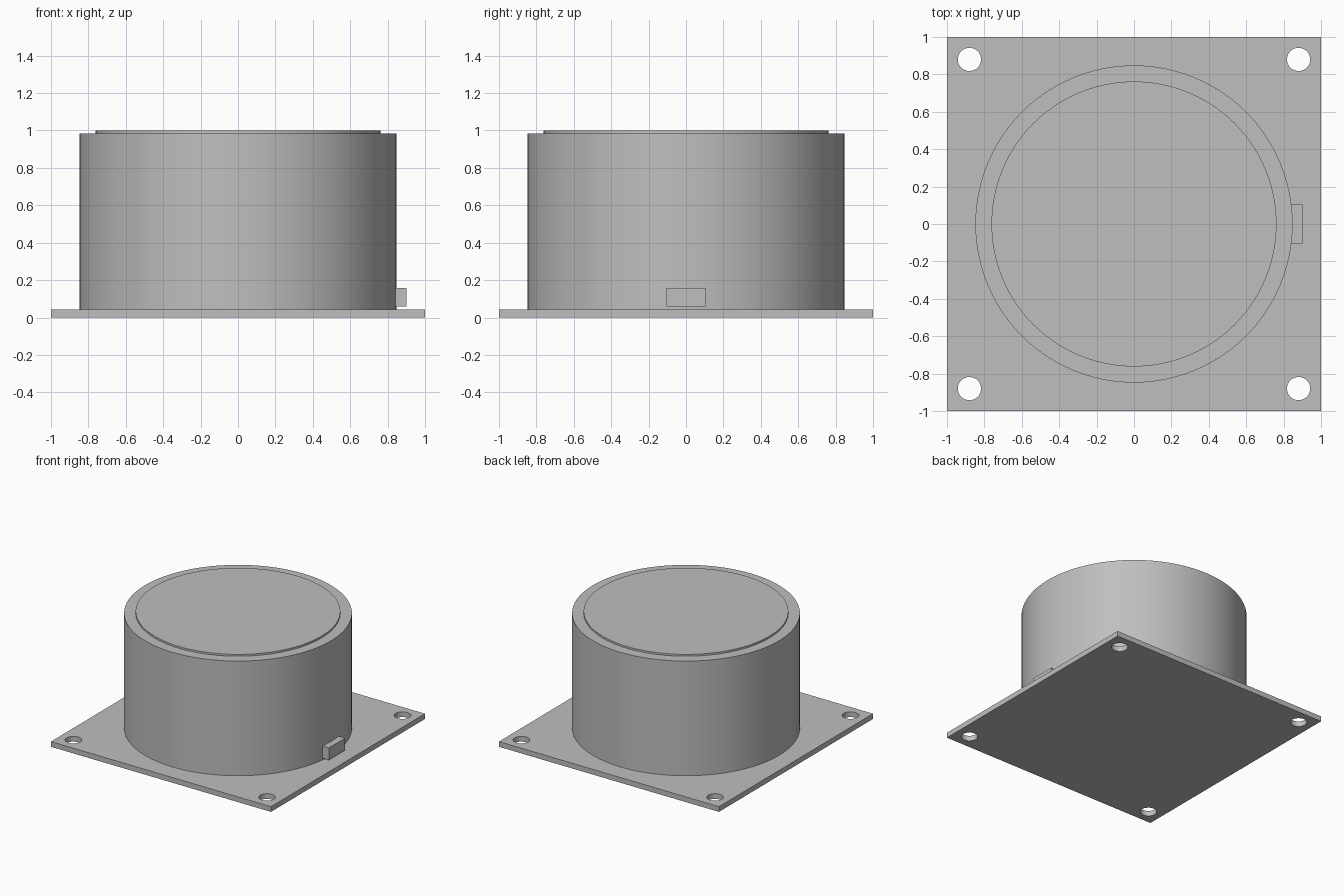
import bpy
import math

cube = bpy.data.objects.get("Cube")
if cube:
    bpy.data.objects.remove(cube, do_unlink=True)

# Single grey plastic colour
grey = bpy.data.materials.new("grey")
grey.use_nodes = True
colour = (0.52, 0.52, 0.52, 1)
grey.diffuse_color = colour
grey.node_tree.nodes["Principled BSDF"].inputs["Base Color"].default_value = colour


def finish(name):
    obj = bpy.context.object
    obj.name = name
    obj.data.materials.append(grey)
    return obj


def box(name, size, centre):
    bpy.ops.mesh.primitive_cube_add(size=1, location=centre)
    bpy.context.object.scale = size
    bpy.ops.object.transform_apply(location=False, rotation=False, scale=True)
    return finish(name)


def cylinder(name, radius, bottom, top, x=0, y=0, sides=96):
    bpy.ops.mesh.primitive_cylinder_add(
        vertices=sides, radius=radius, depth=top - bottom,
        location=(x, y, (bottom + top) / 2))
    bpy.ops.object.shade_smooth_by_angle(angle=math.radians(30))
    return finish(name)


# Square mounting plate with a screw hole in each corner
plate_top = 0.043
plate = box("mounting_plate", (2, 2, plate_top), (0, 0, plate_top / 2))
for sx in (-1, 1):
    for sy in (-1, 1):
        cutter = cylinder("hole_cutter", 0.062, -0.1, 0.2,
                          sx * 0.88, sy * 0.88, 48)
        cut = plate.modifiers.new("screw_hole", 'BOOLEAN')
        cut.operation = 'DIFFERENCE'
        cut.solver = 'EXACT'
        cut.object = cutter
        bpy.context.view_layer.objects.active = plate
        bpy.ops.object.modifier_apply(modifier=cut.name)
        bpy.data.objects.remove(cutter, do_unlink=True)
bpy.ops.object.select_all(action='DESELECT')
plate.select_set(True)
bpy.ops.object.shade_smooth_by_angle(angle=math.radians(30))

# Round housing and its raised lid
cylinder("housing", 0.848, plate_top, 0.985)
cylinder("lid", 0.762, 0.98, 1.0)

# Connector on the left side
box("connector", (0.07, 0.21, 0.1), (0.865, 0, 0.108))
